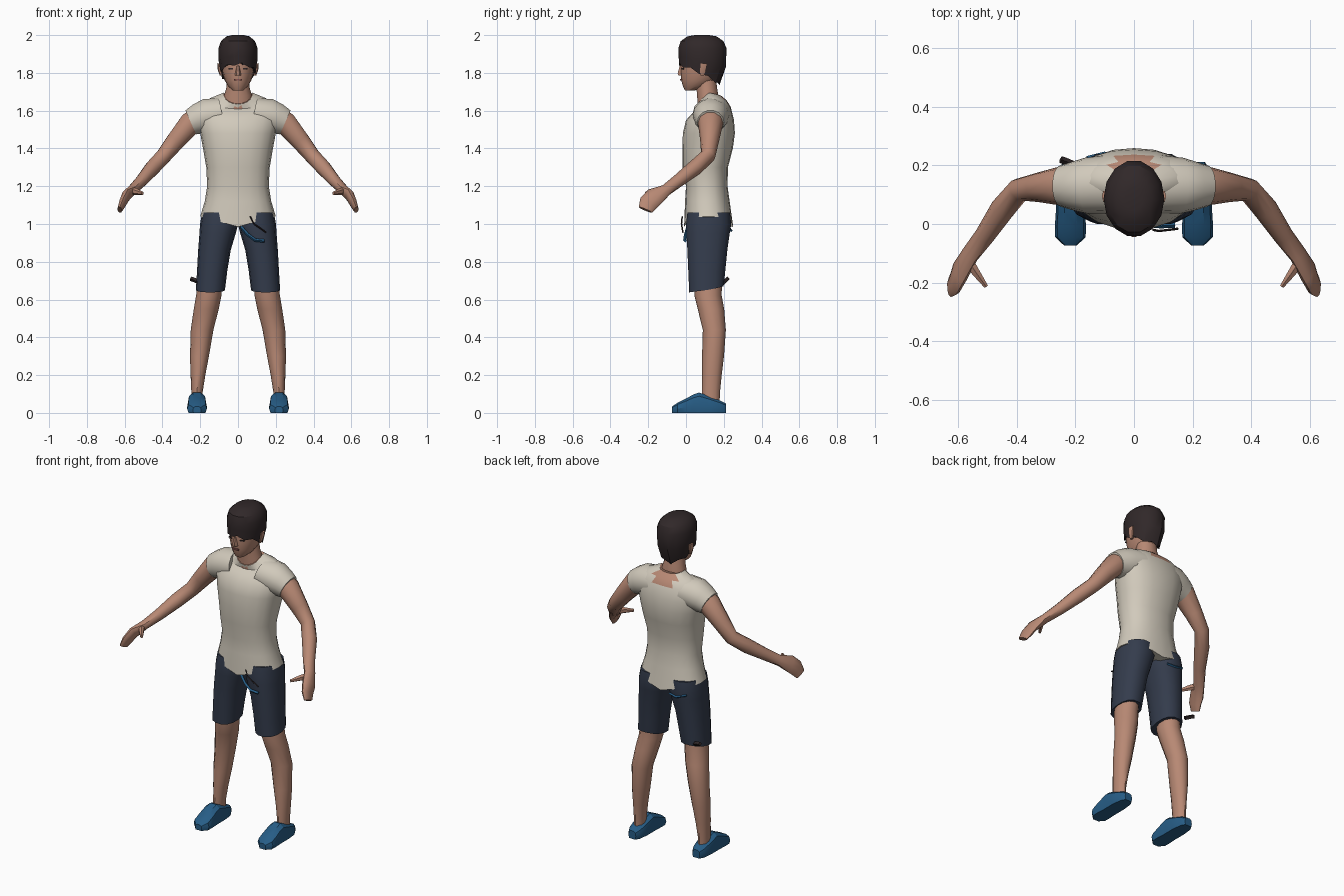
import bpy
import bmesh
from math import sin, cos, pi
from mathutils import Vector

cube = bpy.data.objects.get("Cube")
if cube:
    bpy.data.objects.remove(cube, do_unlink=True)


def material(name, r, g, b):
    m = bpy.data.materials.new(name)
    m.use_nodes = True
    m.diffuse_color = (r, g, b, 1)
    m.node_tree.nodes["Principled BSDF"].inputs["Base Color"].default_value = (r, g, b, 1)
    return m


SKIN = material("skin", .48, .25, .175)
SHIRT = material("cream shirt", .64, .59, .50)
NAVY = material("navy shorts", .034, .045, .073)
BLUE = material("blue shoes", .02, .11, .24)
HAIR = material("dark hair", .030, .021, .022)
LIPS = material("lips", .25, .09, .08)

X, Y, Z = Vector((1, 0, 0)), Vector((0, 1, 0)), Vector((0, 0, 1))


def finish(name, bm, mats, rule=None, angle=40):
    bmesh.ops.recalc_face_normals(bm, faces=bm.faces)
    if rule:
        for f in bm.faces:
            f.material_index = rule(f.calc_center_median())
    mesh = bpy.data.meshes.new(name)
    bm.to_mesh(mesh)
    bm.free()
    for m in mats:
        mesh.materials.append(m)
    ob = bpy.data.objects.new(name, mesh)
    bpy.context.collection.objects.link(ob)
    bpy.ops.object.select_all(action='DESELECT')
    ob.select_set(True)
    bpy.context.view_layer.objects.active = ob
    bpy.ops.object.shade_smooth_by_angle(angle=angle * pi / 180)
    return ob


def ring(c, axis, wide, a, b, n, power=1, dips=(0, 0)):
    """Oval cross-section; dips lower its front and back."""
    u = (wide - axis * wide.dot(axis)).normalized()
    v = axis.cross(u)
    pts = []
    for i in range(n):
        t = 2 * pi * i / n
        ct, st = cos(t), sin(t)
        p = Vector(c) + u * a * abs(ct) ** power * (1 if ct > 0 else -1)
        p += v * b * abs(st) ** power * (1 if st > 0 else -1)
        p.z -= dips[0] * max(0, -st) + dips[1] * max(0, st)
        pts.append(p)
    return pts


def loft(name, rings, mats, side=1, rule=None, angle=40):
    bm = bmesh.new()
    loops = [[bm.verts.new((p.x * side, p.y, p.z)) for p in r] for r in rings]
    n = len(loops[0])
    for low, high in zip(loops, loops[1:]):
        for i in range(n):
            j = (i + 1) % n
            bm.faces.new((low[i], low[j], high[j], high[i]))
    bm.faces.new(loops[0])
    bm.faces.new(loops[-1])
    return finish(name, bm, mats, rule, angle)


def stack(rows, n, power=1):
    """Level rings from rows of z, centre x, centre y, half width, half depth, dips."""
    return [ring((x, y, z), Z, X, a, b, n, power, d[0] if d else (0, 0))
            for z, x, y, a, b, *d in rows]


def limb(rows, n):
    """Rings square to a path, from rows of centre, wide direction, half sizes."""
    out = []
    for i, (c, wide, a, b) in enumerate(rows):
        before, after = rows[max(i - 1, 0)][0], rows[min(i + 1, len(rows) - 1)][0]
        out.append(ring(c, (Vector(after) - Vector(before)).normalized(), wide, a, b, n))
    return out


def strand(name, path, r, mat):
    return loft(name, limb([(p, Z, r, r) for p in path], 4), [mat])


def plate(name, loc, size, yaw, mat):
    bpy.ops.mesh.primitive_cube_add(size=1, location=loc, rotation=(0, 0, yaw))
    ob = bpy.context.object
    ob.name, ob.scale = name, size
    ob.data.materials.append(mat)


# Shirt body: pointed hem, scooped neckline, bare patch at the nape
torso = stack([
    (1.04, 0, .12, .2, .13), (1.12, 0, .113, .176, .118),
    (1.2, 0, .11, .163, .11), (1.3, 0, .102, .168, .12),
    (1.4, 0, .115, .185, .133), (1.48, 0, .121, .2, .138),
    (1.55, 0, .127, .215, .127), (1.62, 0, .137, .2, .1, (.03, 0)),
    (1.665, 0, .14, .15, .075, (.055, .01)),
    (1.695, 0, .122, .078, .063, (.06, .015))], 20, .88)
for p in torso[0]:
    p.z -= .055 * (1 - abs(p.x) / .2)


def bare(c):
    nape = c.y > .17 and c.z > 1.61 and abs(c.x) < .07
    inside_collar = c.z > 1.66 and abs(c.x) < .01 and c.y < .17
    return 1 if nape or inside_collar else 0


loft("shirt", torso, [SHIRT, SKIN], rule=bare)

# Neck and face
loft("neck", stack([(1.58, 0, .12, .08, .055), (1.68, 0, .115, .074, .058),
                    (1.72, 0, .11, .062, .056), (1.82, 0, .1, .058, .055)], 14), [SKIN])
loft("face", stack([(1.708, 0, .022, .028, .028), (1.728, 0, .05, .052, .066),
                    (1.76, 0, .07, .07, .095), (1.8, 0, .08, .082, .109),
                    (1.85, 0, .085, .09, .115), (1.92, 0, .085, .09, .112)], 16), [SKIN])
loft("nose", stack([(1.785, 0, -.024, .016, .018), (1.797, 0, -.026, .015, .021),
                    (1.84, 0, -.025, .007, .009)], 6), [SKIN])
plate("mouth", (0, -.026, 1.764), (.042, .009, .009), 0, LIPS)
for s, label in ((1, "left"), (-1, "right")):
    plate(label + "_eye", (.038 * s, -.017, 1.822), (.026, .008, .006), .3 * s, HAIR)
    plate(label + "_brow", (.04 * s, -.018, 1.845), (.04, .008, .008), .35 * s, HAIR)

# Hair cap: high ragged fringe, low at the back
hair = stack([(1.81, 0, .07, .093, .11, (-.045, .06)),
              (1.86, 0, .086, .102, .128, (-.03, .03)),
              (1.93, 0, .087, .104, .131), (1.968, 0, .085, .09, .116),
              (1.993, 0, .085, .062, .08), (2.0, 0, .085, .03, .04)], 14)
for p in hair[0][::2]:
    p.z -= .016
loft("hair", hair, [HAIR], angle=30)

for s, label in ((1, "left"), (-1, "right")):
    # Ear
    loft(label + "_ear", stack([(1.785, .088, .085, .008, .01), (1.815, .097, .09, .01, .018),
                                (1.85, .1, .095, .01, .02)], 6), [SKIN], s)
    # Sleeve
    loft(label + "_sleeve", limb([((.09, .135, 1.585), Y, .1, .085),
                                  ((.165, .131, 1.572), Y, .095, .093),
                                  ((.21, .13, 1.556), Y, .083, .083),
                                  ((.25, .13, 1.538), Y, .071, .071)], 14), [SHIRT], s)
    # Arm running into a flat mitten hand
    palm = Vector((0, 1, -.4))
    loft(label + "_arm", limb([
        ((.2, .13, 1.56), Y, .066, .064), ((.25, .13, 1.535), Y, .067, .064),
        ((.33, .125, 1.44), Y, .05, .052), ((.392, .117, 1.362), Y, .04, .043),
        ((.45, .05, 1.3), Y, .042, .042), ((.51, -.04, 1.23), Y, .035, .033),
        ((.56, -.105, 1.18), Y, .033, .027), ((.595, -.165, 1.145), palm, .052, .024),
        ((.611, -.2, 1.11), palm, .05, .02), ((.626, -.215, 1.075), palm, .038, .013)],
        10), [SKIN], s)
    loft(label + "_thumb", limb([((.575, -.11, 1.175), Z, .022, .02),
                                 ((.54, -.165, 1.172), Z, .018, .016),
                                 ((.505, -.213, 1.162), Z, .009, .008)], 6), [SKIN], s)
    # Shorts leg
    loft(label + "_shorts_leg", stack([
        (.65, .146, .108, .077, .093, (.012, -.02)), (.75, .137, .11, .08, .1),
        (.86, .125, .113, .086, .108), (.95, .108, .117, .096, .117),
        (1.0, .1, .12, .101, .122), (1.06, .098, .12, .092, .115)], 14, .88), [NAVY], s)
    # Bare leg
    loft(label + "_leg", stack([
        (.72, .145, .115, .063, .075), (.62, .155, .117, .067, .072),
        (.55, .168, .132, .066, .07), (.44, .19, .15, .06, .061),
        (.3, .204, .143, .05, .058), (.2, .212, .137, .039, .052),
        (.11, .217, .132, .03, .048), (.04, .217, .132, .03, .045)], 12), [SKIN], s)
    # Shoe: flat sole, high instep, blunt toe
    shoe = []
    for y, width, top in ((.212, .025, .05), (.185, .042, .065), (.125, .05, .09),
                          (.07, .05, .11), (.04, .05, .1), (-.005, .053, .075),
                          (-.045, .052, .055), (-.073, .022, .035)):
        r = ring((.217, y, top * .4), -Y, X, width, top * .6, 10, .75)
        for p in r:
            p.z = max(p.z, 0)
        shoe.append(r)
    loft(label + "_shoe", shoe, [BLUE], s, angle=25)

# Trim and loose threads on the shorts
strand("fly_trim", [(.015, .01, .985), (.05, -.002, .945), (.09, -.006, .915),
                    (.14, -.004, .91)], .009, BLUE)
strand("pocket_trim", [(-.16, .225, .985), (-.1, .24, .965), (-.05, .23, .97)], .007, BLUE)
strand("waist_cord", [(.065, -.02, 1.04), (.085, -.024, 1.0), (.15, -.016, .955)],
       .004, HAIR)
strand("hem_tag", [(-.25, .22, .71), (-.235, .215, .705), (-.2, .2, .69)], .012, HAIR)
